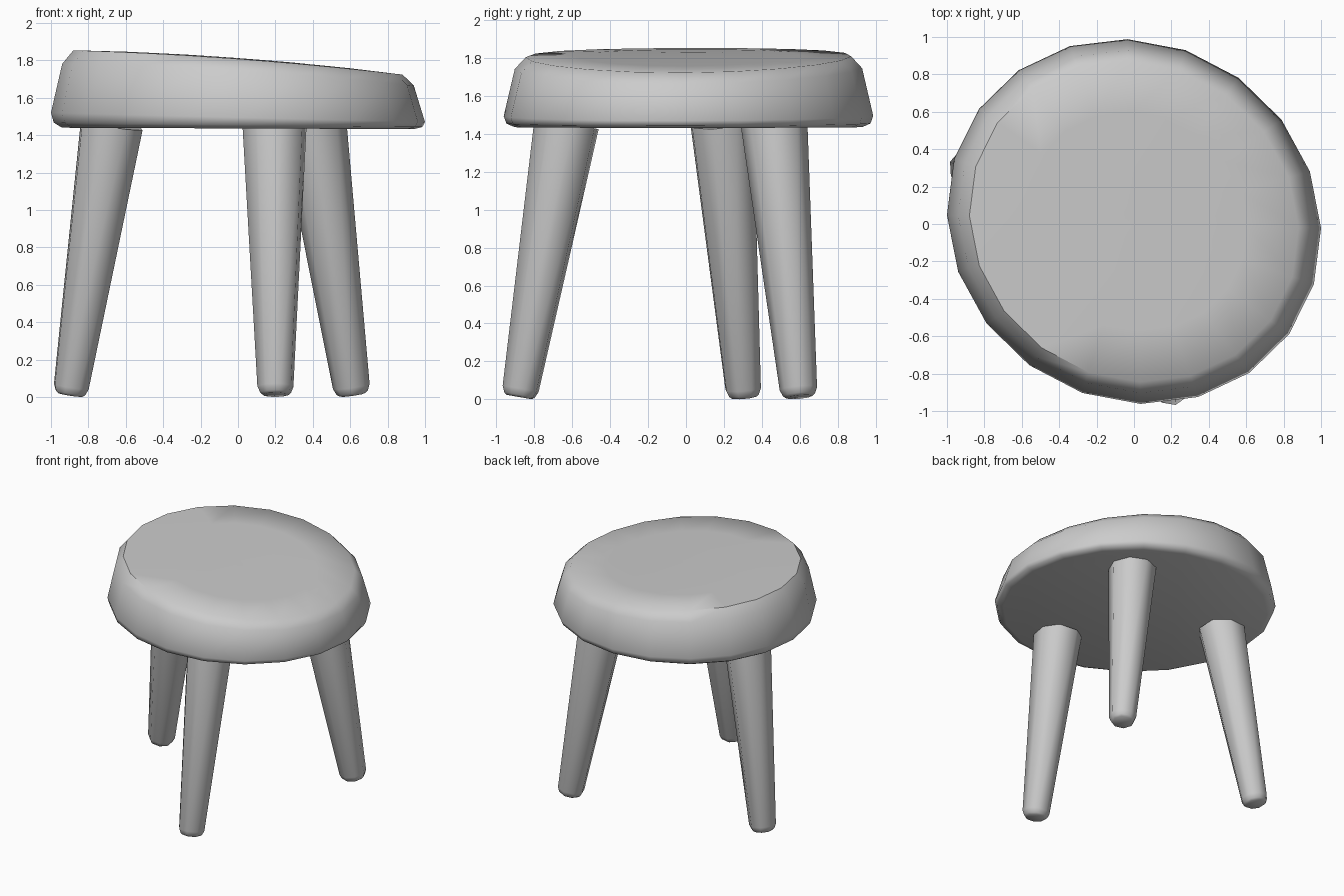
import bpy, bmesh, math
from mathutils import Vector

if "Cube" in bpy.data.objects:
    bpy.data.objects.remove(bpy.data.objects["Cube"])


def add_object(name, rings, angle):
    """Skin a stack of closed rings and cap both ends."""
    bm = bmesh.new()
    loops = [[bm.verts.new(p) for p in ring] for ring in rings]
    n = len(loops[0])
    for a, b in zip(loops, loops[1:]):
        for i in range(n):
            j = (i + 1) % n
            bm.faces.new((a[i], a[j], b[j], b[i]))
    bm.faces.new(loops[0][::-1])
    bm.faces.new(loops[-1])
    bmesh.ops.recalc_face_normals(bm, faces=bm.faces[:])
    mesh = bpy.data.meshes.new(name)
    bm.to_mesh(mesh)
    bm.free()
    ob = bpy.data.objects.new(name, mesh)
    bpy.context.collection.objects.link(ob)
    bpy.ops.object.select_all(action='DESELECT')
    bpy.context.view_layer.objects.active = ob
    ob.select_set(True)
    bpy.ops.object.shade_smooth_by_angle(angle=math.radians(angle))
    return ob


# Seat: slightly skewed 20-sided disc; each ring is (scale, height, slope, bend) along x
SEAT = [(0.94, 1.436, -0.004, 0), (0.985, 1.455, -0.012, 0), (1.0, 1.495, -0.025, 0),
        (0.94, 1.745, -0.062, -0.025), (0.88, 1.808, -0.074, -0.025),
        (0.6, 1.811, -0.074, -0.025), (0.3, 1.812, -0.074, -0.025),
        (0.03, 1.812, -0.074, -0.025)]


def seat_ring(s, z, slope, bend):
    ring = []
    for i in range(20):
        t = math.tau * i / 20
        c, d = math.cos(t), math.sin(t)
        x = s * (c - 0.035 * d)
        y = s * (0.975 * d - 0.035 * c) + 0.013
        ring.append((x, y, z + slope * x + bend * x * x))
    return ring


add_object("seat", [seat_ring(*r) for r in SEAT], 50)


# Legs: splayed, tapered octagonal posts with a rounded foot
def leg(name, foot, top):
    foot, top = Vector((*foot, 0.012)), Vector((*top, 1.455))
    axis = top - foot
    length = axis.length
    axis.normalize()
    out = Vector((foot.x, foot.y, 0))
    out = (out - axis * out.dot(axis)).normalized()
    side = axis.cross(out)
    rings = []
    for h, r in [(0, 0.07), (0.012, 0.085), (0.045, 0.099), (length, 0.176)]:
        rings.append([foot + axis * h + r * (out * math.cos(math.tau * i / 8)
                      + side * math.sin(math.tau * i / 8)) for i in range(8)])
    add_object(name, rings, 60)


leg("left_leg", (-0.898, 0.305), (-0.675, 0.19))
leg("front_leg", (0.2, -0.88), (0.195, -0.63))
leg("back_leg", (0.612, 0.597), (0.405, 0.465))
